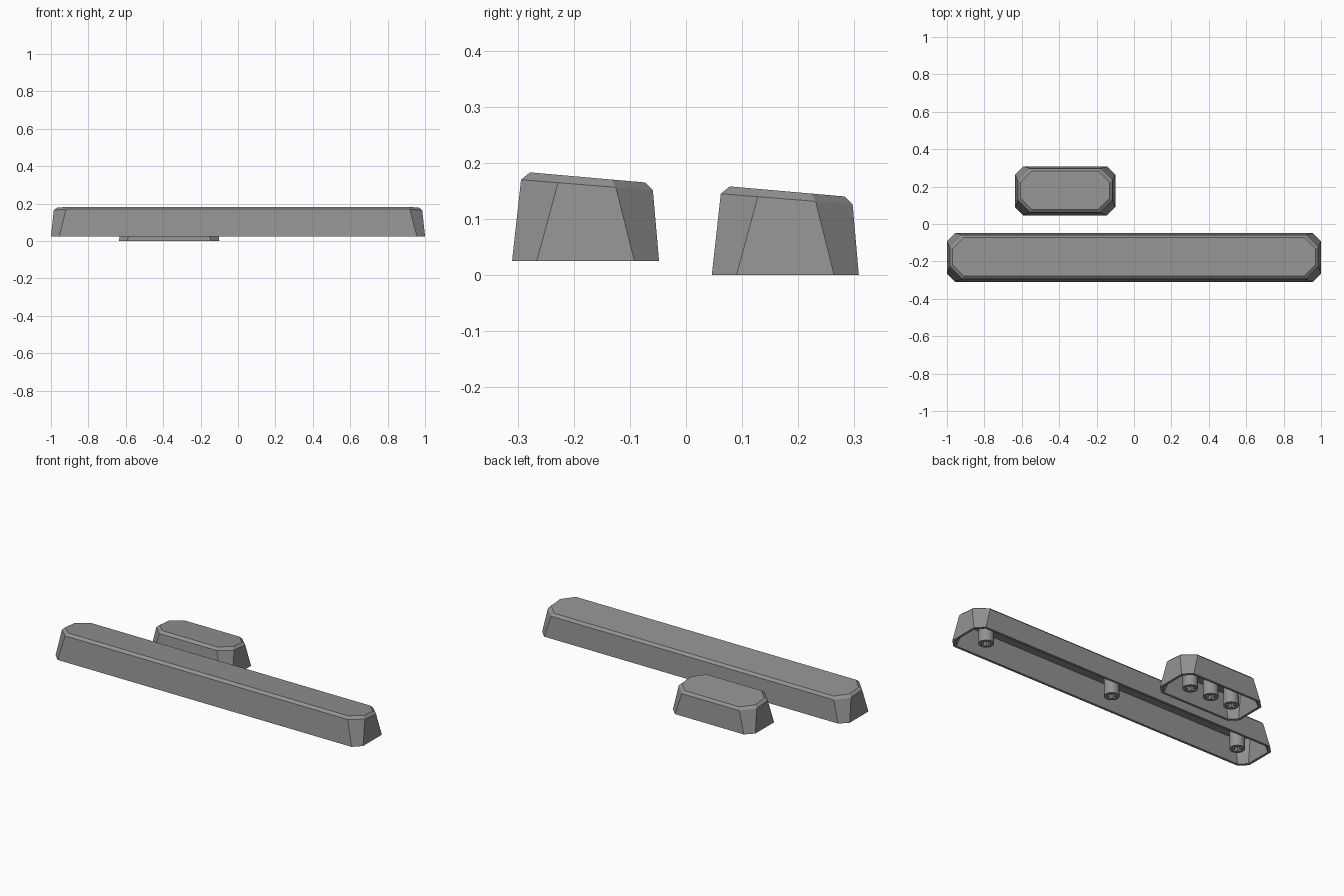
import bpy, bmesh, math
from mathutils import Matrix

if "Cube" in bpy.data.objects:
    bpy.data.objects.remove(bpy.data.objects["Cube"])

grey = bpy.data.materials.new("mid grey plastic")
grey.diffuse_color = (0.29, 0.29, 0.29, 1)
grey.use_nodes = True
grey.node_tree.nodes["Principled BSDF"].inputs["Base Color"].default_value = grey.diffuse_color


def add_object(name, bm):
    bmesh.ops.recalc_face_normals(bm, faces=bm.faces)
    mesh = bpy.data.meshes.new(name)
    bm.to_mesh(mesh)
    bm.free()
    mesh.materials.append(grey)
    obj = bpy.data.objects.new(name, mesh)
    bpy.context.collection.objects.link(obj)
    return obj


def octagon(bm, cx, hx, y0, y1, z0, z1, cut):
    """Corner-cut rectangle whose height runs from z0 at y0 to z1 at y1."""
    pts = [(-hx + cut, y0), (hx - cut, y0), (hx, y0 + cut), (hx, y1 - cut),
           (hx - cut, y1), (-hx + cut, y1), (-hx, y1 - cut), (-hx, y0 + cut)]
    return [bm.verts.new((cx + x, y, z0 + (z1 - z0) * (y - y0) / (y1 - y0)))
            for x, y in pts]


def hollow_cap(name, cx, cy, hx, base, lift):
    """Tapered shell: inner ceiling, inner rim, outer rim, shoulder, top."""
    bm = bmesh.new()
    b, s = base, base + lift
    # half width, front y, back y, front z, back z, corner cut
    levels = [(hx - 0.036, -0.096, 0.101, s + 0.128, s + 0.111, 0.058),
              (hx - 0.014, -0.117, 0.117, b, b, 0.039),
              (hx, -0.131, 0.131, b, b, 0.044),
              (hx - 0.015, -0.115, 0.120, s + 0.145, s + 0.126, 0.066),
              (hx - 0.030, -0.099, 0.106, s + 0.158, s + 0.140, 0.060)]
    rings = [octagon(bm, cx, w, cy + y0, cy + y1, z0, z1, c)
             for w, y0, y1, z0, z1, c in levels]
    for low, high in zip(rings, rings[1:]):
        for i in range(8):
            j = (i + 1) % 8
            bm.faces.new((low[i], low[j], high[j], high[i]))
    bm.faces.new(rings[0])
    bm.faces.new(rings[-1])
    return add_object(name, bm)


def stem(name, x, y, base, height):
    """Round post with a cross-shaped socket in its lower end."""
    bm = bmesh.new()
    bmesh.ops.create_cone(bm, cap_ends=True, segments=32, radius1=0.04, radius2=0.04,
                          depth=height, matrix=Matrix.Translation((x, y, base + height / 2)))
    post = add_object(name, bm)
    # cross-shaped cutter
    a, t, depth = 0.029, 0.009, 0.055
    outline = [(t, t), (t, a), (-t, a), (-t, t), (-a, t), (-a, -t),
               (-t, -t), (-t, -a), (t, -a), (t, -t), (a, -t), (a, t)]
    bm = bmesh.new()
    face = bm.faces.new([bm.verts.new((x + u, y + v, base - 0.01)) for u, v in outline])
    top = bmesh.ops.extrude_face_region(bm, geom=[face])["geom"]
    bmesh.ops.translate(bm, vec=(0, 0, depth + 0.01),
                        verts=[g for g in top if isinstance(g, bmesh.types.BMVert)])
    cutter = add_object(name + "_socket_cutter", bm)
    cutter.hide_render = True
    cutter.hide_viewport = True
    mod = post.modifiers.new("socket", 'BOOLEAN')
    mod.operation = 'DIFFERENCE'
    mod.solver = 'EXACT'
    mod.object = cutter
    # smooth round side, sharp rims
    bpy.ops.object.select_all(action='DESELECT')
    post.select_set(True)
    bpy.context.view_layer.objects.active = post
    bpy.ops.object.shade_smooth_by_angle(angle=math.radians(30))


# name, centre x, centre y, half width, base z, height correction, stem spacing
caps = [("long_cap", 0.0, -0.179, 1.0, 0.025, 0.0, 0.845),
        ("short_cap", -0.368, 0.177, 0.268, 0.0, 0.0, 0.137)]
for name, cx, cy, hx, base, lift, gap in caps:
    hollow_cap(name, cx, cy, hx, base, lift)
    for side, label in ((-1, "left"), (0, "middle"), (1, "right")):
        stem(f"{name}_{label}_stem", cx + side * gap, cy, base, 0.125)
